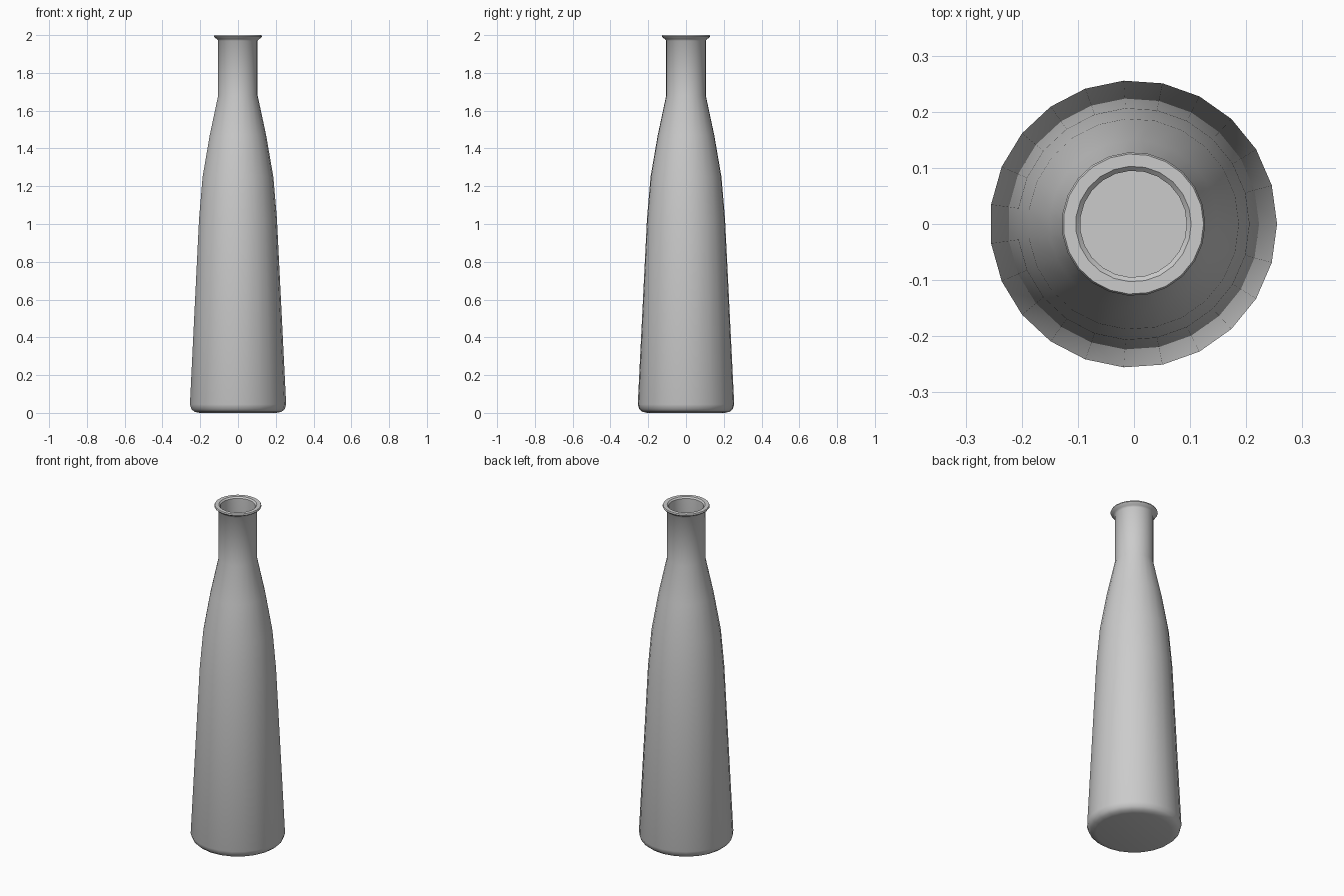
import bpy, bmesh, math

if "Cube" in bpy.data.objects:
    bpy.data.objects.remove(bpy.data.objects["Cube"])

SIDES = 23
WALL = 0.01

# outer wall profile (radius, height), from base to under the lip
outer = [(0.205, 0.0), (0.232, 0.006), (0.248, 0.02), (0.256, 0.045),
         (0.207, 1.03), (0.188, 1.25), (0.150, 1.47), (0.105, 1.68),
         (0.105, 1.97)]
# rolled lip
lip = [(0.112, 1.979), (0.123, 1.986), (0.128, 1.993), (0.125, 2.0),
       (0.103, 2.0), (0.095, 1.992)]
# inner wall, following the outer one downwards
inner = [(r - WALL, z) for r, z in reversed(outer[3:-1])] + [(0.205, WALL)]


def lathe(name, profile, sides):
    """Revolve a profile around z and close both ends with flat discs."""
    bm = bmesh.new()
    rings = []
    for r, z in profile:
        rings.append([bm.verts.new((r * math.cos(2 * math.pi * i / sides) - 0.001,
                                    r * math.sin(2 * math.pi * i / sides), z))
                      for i in range(sides)])
    for a, b in zip(rings, rings[1:]):
        for i in range(sides):
            j = (i + 1) % sides
            bm.faces.new((a[i], a[j], b[j], b[i]))
    bm.faces.new(list(reversed(rings[0])))
    bm.faces.new(rings[-1])
    bmesh.ops.recalc_face_normals(bm, faces=bm.faces)
    mesh = bpy.data.meshes.new(name)
    bm.to_mesh(mesh)
    bm.free()
    obj = bpy.data.objects.new(name, mesh)
    bpy.context.collection.objects.link(obj)
    return obj


# bottle body with open neck
bottle = lathe("bottle", outer + lip + inner, SIDES)
bpy.context.view_layer.objects.active = bottle
bottle.select_set(True)
bpy.ops.object.shade_smooth_by_angle(angle=math.radians(40))
